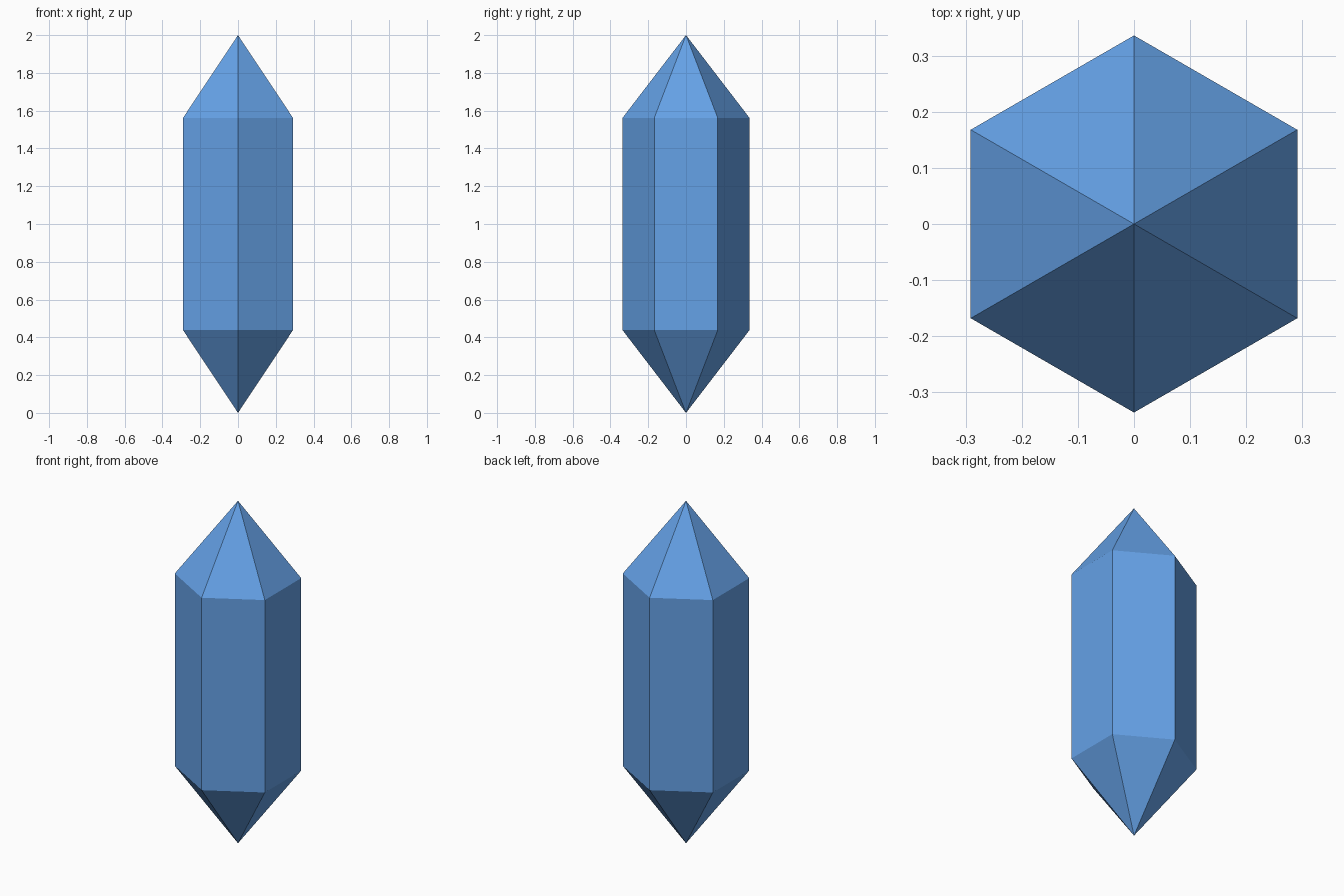
import bpy, bmesh
from math import sin, cos, tau

if "Cube" in bpy.data.objects:
    bpy.data.objects.remove(bpy.data.objects["Cube"])

SIDES, RADIUS = 6, 0.336
HEIGHT, CAP = 2.0, 0.438

bm = bmesh.new()


def ring(z):
    # corners lie on the y axis, flat sides face +x and -x
    return [bm.verts.new((RADIUS * sin(tau * i / SIDES),
                          -RADIUS * cos(tau * i / SIDES), z)) for i in range(SIDES)]


# Hexagonal shaft with a point at each end
lower, upper = ring(CAP), ring(HEIGHT - CAP)
bottom_tip = bm.verts.new((0, 0, 0))
top_tip = bm.verts.new((0, 0, HEIGHT))
for i in range(SIDES):
    j = (i + 1) % SIDES
    bm.faces.new((lower[i], lower[j], upper[j], upper[i]))
    bm.faces.new((upper[i], upper[j], top_tip))
    bm.faces.new((lower[j], lower[i], bottom_tip))
bmesh.ops.recalc_face_normals(bm, faces=bm.faces)

mesh = bpy.data.meshes.new("crystal")
bm.to_mesh(mesh)
bm.free()
crystal = bpy.data.objects.new("crystal", mesh)
bpy.context.collection.objects.link(crystal)

# Blue crystal colour
blue = bpy.data.materials.new("crystal_blue")
blue.diffuse_color = (0.13, 0.36, 0.8, 1)
blue.use_nodes = True
blue.node_tree.nodes["Principled BSDF"].inputs["Base Color"].default_value = blue.diffuse_color
mesh.materials.append(blue)
